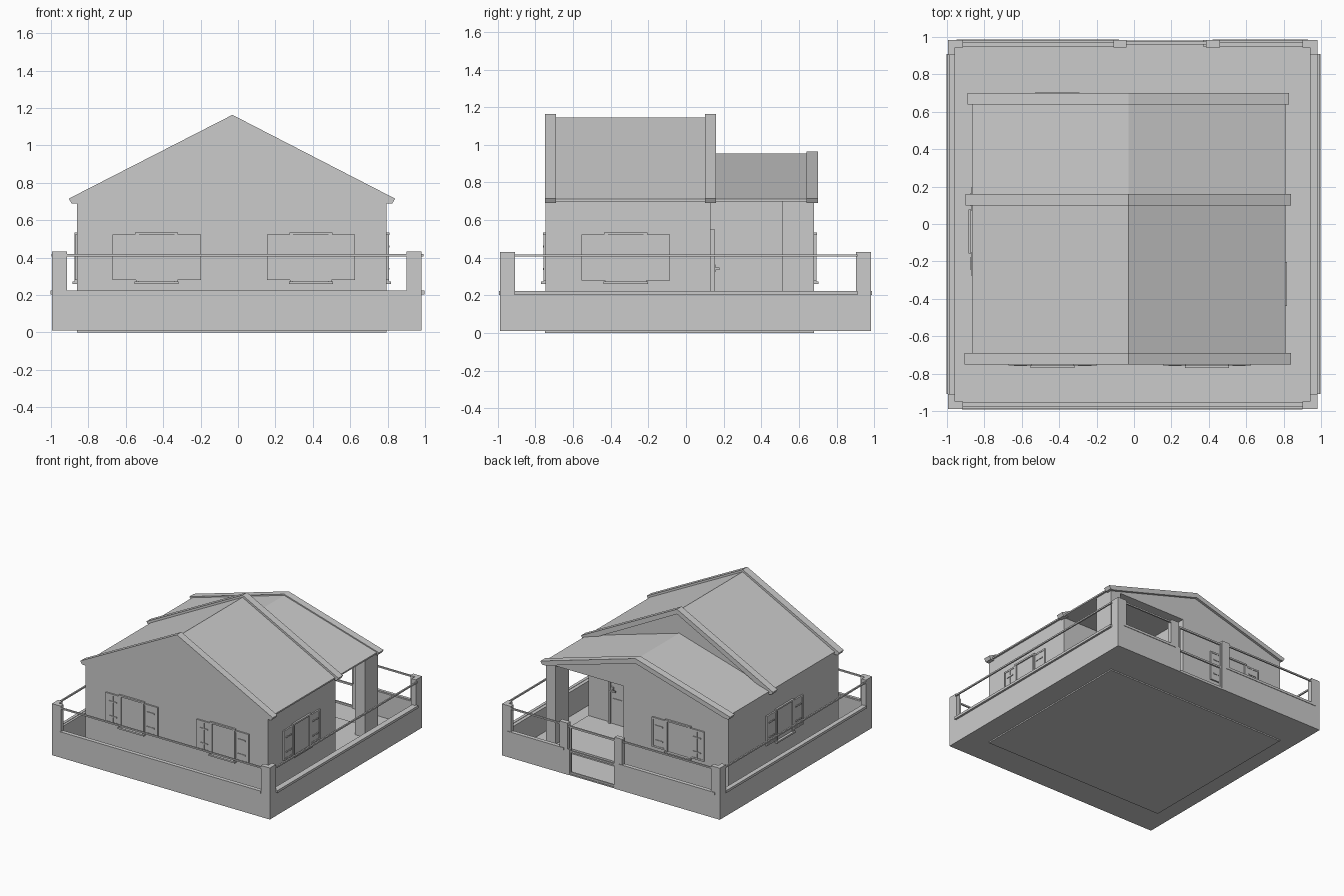
import bpy, bmesh
from math import pi
from mathutils import Matrix, Vector

if "Cube" in bpy.data.objects:
    bpy.data.objects.remove(bpy.data.objects["Cube"])

ID = Matrix.Identity(4)


def boxes(name, spans, mat=ID):
    """One object from boxes given as (x0, x1, y0, y1, z0, z1)."""
    bm = bmesh.new()
    for x0, x1, y0, y1, z0, z1 in spans:
        m = Matrix.Translation(((x0 + x1) / 2, (y0 + y1) / 2, (z0 + z1) / 2)) \
            @ Matrix.Diagonal((x1 - x0, y1 - y0, z1 - z0, 1))
        bmesh.ops.create_cube(bm, size=1, matrix=mat @ m)
    return finish(name, bm)


def finish(name, bm):
    bmesh.ops.recalc_face_normals(bm, faces=bm.faces)
    me = bpy.data.meshes.new(name)
    bm.to_mesh(me)
    bm.free()
    ob = bpy.data.objects.new(name, me)
    bpy.context.collection.objects.link(ob)
    return ob


def extrude(name, pts, vec):
    """Flat polygon extruded along vec."""
    bm = bmesh.new()
    f = bm.faces.new([bm.verts.new(p) for p in pts])
    r = bmesh.ops.extrude_face_region(bm, geom=[f])
    bmesh.ops.translate(bm, vec=vec,
                        verts=[v for v in r["geom"] if isinstance(v, bmesh.types.BMVert)])
    return finish(name, bm)


RIDGE = -0.03


def roof(name, xl, xr, y0, y1, ztop):
    pts = [(xl, .70), (xr, .70), (xr, .712), (RIDGE, ztop), (xl, .712)]
    extrude(name, [(x, y0, z) for x, z in pts], Vector((0, y1 - y0, 0)))


def barge(name, xl, xr, y0, y1, ztop):
    pts = [(xl, .715), (RIDGE, ztop), (xr, .715), (xr - .015, .69), (xr - .045, .69),
           (RIDGE, ztop - .04), (xl + .045, .69), (xl + .015, .69)]
    extrude(name, [(x, y0, z) for x, z in pts], Vector((0, y1 - y0, 0)))


# Ground, plinth and L-shaped house with a porch notch
boxes("yard", [(-.98, .97, -.98, .98, .01, .02)])
boxes("plinth", [(-.86, .795, -.748, .68, 0, .06)])
L = [(-.86, -.745), (.795, -.745), (.795, .13), (.09, .13), (.09, .68), (-.86, .68)]
extrude("house_walls", [(x, y, .0) for x, y in L], Vector((0, 0, .70)))
boxes("porch_post", [(.705, .795, .51, .68, .05, .70)])

# Roofs and raised gable trims
roof("main_roof", -.865, .81, -.745, .13, 1.145)
roof("back_roof", -.865, .81, .12, .68, .955)
barge("main_front_trim", -.905, .84, -.75, -.69, 1.163)
barge("main_back_trim", -.90, .84, .10, .16, 1.163)
barge("back_trim", -.89, .83, .64, .70, .965)

# Boundary walls: the back one is split by the gate
T = .035
X0, X1, Y0, Y1 = -.995, .98, -.988, .983
G0, G1 = -.04, .37
runs = [(X0, X1, Y0, Y0 + T), (X0, G0, Y1 - T, Y1), (G1, X1, Y1 - T, Y1),
        (X0, X0 + T, Y0, Y1), (X1 - T, X1, Y0, Y1)]
boxes("boundary_walls", [r + (.01, .22) for r in runs])

# L-shaped corner posts and straight gate posts
posts = []
for x, sx in ((X0, 1), (X1, -1)):
    for y, sy in ((Y0, 1), (Y1, -1)):
        for a, b in ((.08, T + .003), (T + .003, .08)):
            xs, ys = sorted((x, x + sx * a)), sorted((y, y + sy * b))
            posts.append((*xs, *ys, .2, .432))
posts += [(-.11, G0, Y1 - T - .003, Y1, .2, .432), (.385, .46, Y1 - T - .003, Y1, .2, .432)]
boxes("boundary_posts", posts)

# Handrails and wall-top rails
rails = []
for z, h, w in ((.412, .006, .006), (.213, .01, .012)):
    for y, spans in ((Y0 + .008, [(-.92, .90)]), (Y1 - .008, [(-.95, -.08), (.42, .93)])):
        rails += [(a, b, y - w, y + w, z - h, z + h) for a, b in spans]
    rails += [(x - w, x + w, -.91, .91, z - h, z + h) for x in (X0 + .005, X1 + .005)]
boxes("rails", rails)

# Open gate frame
gy = (Y1 - .022, Y1 - .008)
gate = [(G0, .385, *gy, z, z + .014) for z in (.02, .195, .395)]
gate += [(x, x + .012, *gy, .02, .409) for x in (G0, .36)]
boxes("gate", gate)


# Windows with shutters: local x along the wall, -y outwards
def window(name, x, y, angle):
    m = Matrix.Translation((x, y, 0)) @ Matrix.Rotation(angle, 4, 'Z')
    fw = .103
    parts = [(-fw, fw, -.006, .01, .275, .53)]                       # pane
    parts += [(s * fw - .008, s * fw + .008, -.013, .01, .272, .53) for s in (-1, 1)]
    parts += [(-fw - .012, fw + .012, -.015, .01, .522, .535),       # head
              (-fw - .015, fw + .015, -.024, .01, .26, .273)]        # sill
    boxes(name + "_frame", parts, m)
    sh = []
    for s in (-1, 1):
        a, b = sorted((s * .107, s * .236))
        c = (a + b) / 2
        sh.append((a, b, -.008, .005, .28, .523))
        for u in (a, b - .012):
            sh.append((u, u + .012, -.012, .005, .28, .523))
        sh += [(a, b, -.012, .005, z, z + .013) for z in (.28, .51)]
        sh.append((c - .004, c + .004, -.012, .005, .28, .523))
        sh += [(c - .035, c + .035, -.014, .005, z, z + .01) for z in (.335, .455)]
    boxes(name + "_shutters", sh, m)


window("front_window_left", -.435, -.745, 0)
window("front_window_right", .39, -.745, 0)
window("right_window", .795, -.32, pi / 2)
window("back_window", -.41, .68, pi)
window("left_window", -.86, -.04, -pi / 2)

# Porch door with frame, panels and handle
D0, D1 = .33, .60
door = [(D0, D1, .12, .142, .06, .545)]
door += [(x, x + .02, .12, .155, .06, .545) for x in (D0, D1 - .02)]
door += [(D0, D1, .12, .155, .53, .55)]
for x in (D0 + .04, D0 + .145):
    for z0, z1 in ((.10, .27), (.31, .44), (.46, .51)):
        door.append((x, x + .085, .13, .147, z0, z1))
boxes("porch_door", door)
boxes("door_handle", [(.555, .568, .14, .178, .335, .348), (.52, .568, .166, .178, .335, .348),
                      (.552, .572, .14, .158, .325, .365)])
